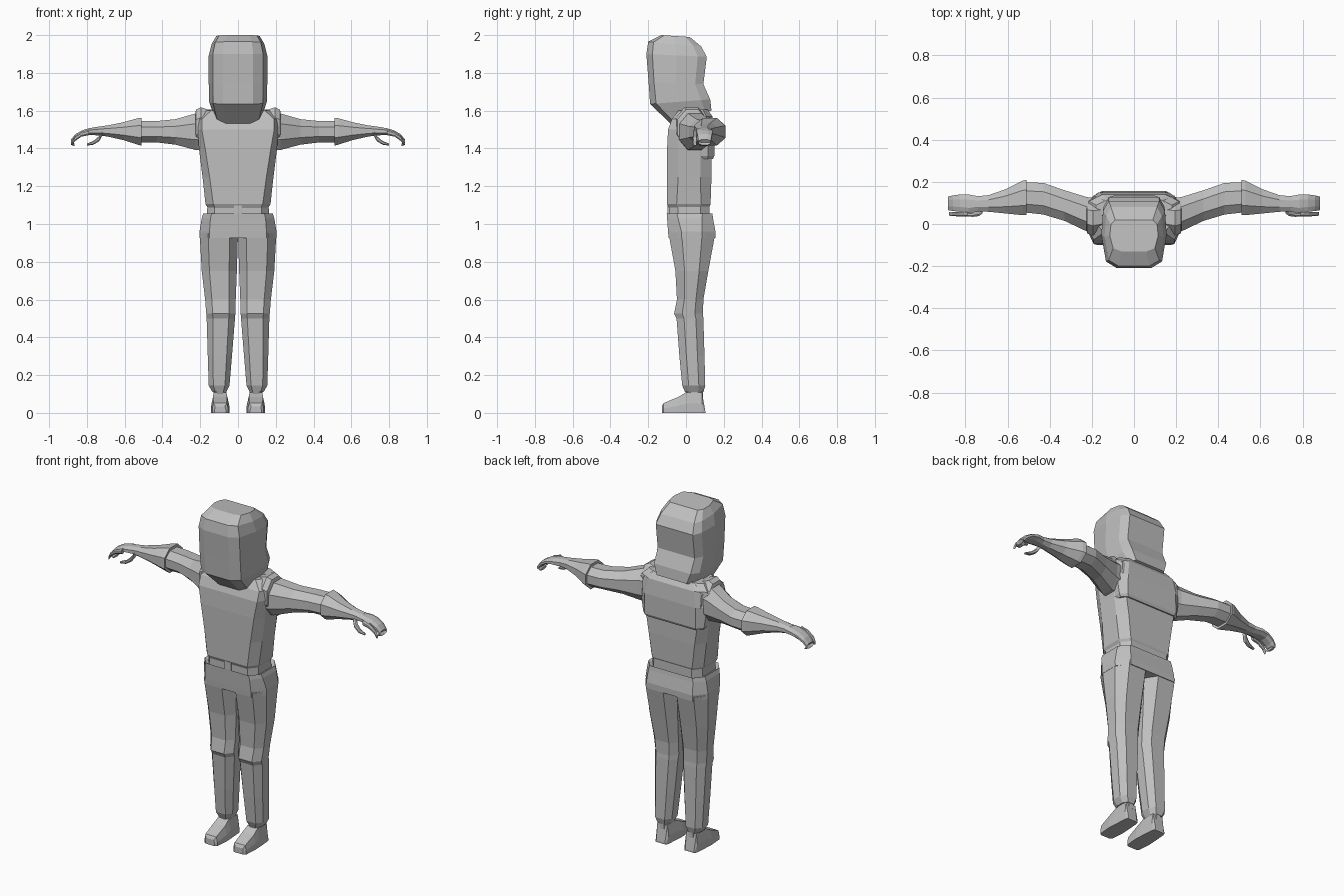
import bpy, bmesh
from mathutils import Vector

grey = bpy.data.materials.new("plain_grey")
grey.diffuse_color = (0.52, 0.52, 0.52, 1)


def loft(name, rings):
    """Skin a list of equal-length point rings, closing both ends."""
    bm = bmesh.new()
    loops = [[bm.verts.new(p) for p in ring] for ring in rings]
    n = len(loops[0])
    for a, b in zip(loops, loops[1:]):
        for i in range(n):
            j = (i + 1) % n
            bm.faces.new((a[i], a[j], b[j], b[i]))
    bm.faces.new(loops[0][::-1])
    bm.faces.new(loops[-1])
    bmesh.ops.recalc_face_normals(bm, faces=bm.faces)
    me = bpy.data.meshes.new(name)
    bm.to_mesh(me)
    bm.free()
    me.materials.append(grey)
    ob = bpy.data.objects.new(name, me)
    bpy.context.collection.objects.link(ob)
    return ob


def octagon(a0, a1, b0, b1, ca=0.28, cb=0.28):
    """Rectangle with cut corners; ca and cb are fractions of each side."""
    u, v = (a1 - a0) * ca, (b1 - b0) * cb
    return [(a0 + u, b0), (a1 - u, b0), (a1, b0 + v), (a1, b1 - v),
            (a1 - u, b1), (a0 + u, b1), (a0, b1 - v), (a0, b0 + v)]


def level(z, x0, x1, y0, y1, ca=0.28, cb=0.28):
    return [(x, y, z) for x, y in octagon(x0, x1, y0, y1, ca, cb)]


def body(name, rows):
    """Rows of z, half width, front y, back y, corner cuts."""
    return loft(name, [level(z, -w, w, y0, y1, ca, cb) for z, w, y0, y1, ca, cb in rows])


def pair(name, rings):
    """Make a left part and its mirrored right twin."""
    loft("left_" + name, rings)
    loft("right_" + name, [[(-p[0], p[1], p[2]) for p in r] for r in rings])


# Head: a rounded block with a sloped chin and curved back
half = [(0.52, 0), (0.86, 0.1), (1, 0.5), (0.95, 0.85), (0.78, 1)]
outline = half + [(-u, v) for u, v in reversed(half)]
head_rows = [  # front z, back z, half width, front y, back y
    (1.53, 1.60, 0.125, -0.08, 0.135), (1.635, 1.66, 0.153, -0.19, 0.128),
    (1.75, 1.74, 0.155, -0.198, 0.092), (1.90, 1.885, 0.155, -0.21, 0.11),
    (1.965, 1.94, 0.14, -0.2, 0.08), (2.0, 1.99, 0.115, -0.13, 0.02)]
loft("head", [[(w * u, y0 + (y1 - y0) * v, zf + (zb - zf) * v) for u, v in outline]
              for zf, zb, w, y0, y1 in head_rows])

# Torso, back yoke and belt
body("torso", [
    (1.085, 0.16, -0.09, 0.12, 0.12, 0.22), (1.105, 0.172, -0.10, 0.13, 0.12, 0.22),
    (1.25, 0.188, -0.10, 0.135, 0.1, 0.25), (1.40, 0.207, -0.10, 0.135, 0.08, 0.25),
    (1.50, 0.213, -0.095, 0.135, 0.05, 0.2), (1.555, 0.213, -0.075, 0.13, 0.05, 0.2),
    (1.60, 0.17, -0.04, 0.115, 0.08, 0.2)])
body("back_yoke", [
    (1.345, 0.19, 0.05, 0.143, 0.08, 0.3), (1.36, 0.2, 0.04, 0.15, 0.08, 0.3),
    (1.48, 0.218, 0.03, 0.15, 0.12, 0.3), (1.57, 0.215, 0.03, 0.14, 0.15, 0.3),
    (1.605, 0.18, 0.03, 0.115, 0.15, 0.3)])
body("belt", [
    (1.03, 0.165, -0.09, 0.125, 0.12, 0.22), (1.10, 0.162, -0.09, 0.125, 0.12, 0.22)])
body("belt_buckle", [
    (1.05, 0.022, -0.098, -0.08, 0.05, 0.05), (1.098, 0.022, -0.098, -0.08, 0.05, 0.05)])

# Hips with a raised trouser rim
body("hips", [
    (0.925, 0.203, -0.092, 0.155, 0.13, 0.28), (0.96, 0.204, -0.095, 0.156, 0.13, 0.28),
    (1.03, 0.192, -0.10, 0.143, 0.12, 0.24), (1.055, 0.184, -0.102, 0.14, 0.12, 0.22),
    (1.045, 0.165, -0.088, 0.125, 0.12, 0.22)])

# Legs with a small fold at each knee
pair("leg", [level(*r, 0.22, 0.28) for r in [
    (0.95, 0.0, 0.203, -0.092, 0.155), (0.75, 0.006, 0.192, -0.056, 0.118),
    (0.60, 0.012, 0.174, -0.048, 0.092), (0.525, 0.014, 0.168, -0.063, 0.09),
    (0.50, 0.016, 0.166, -0.05, 0.092), (0.30, 0.032, 0.16, -0.035, 0.098),
    (0.145, 0.045, 0.155, -0.02, 0.102), (0.11, 0.062, 0.135, -0.005, 0.092)]])

# Ankles and wedge-shaped shoes
pair("ankle", [level(*r) for r in [
    (0.15, 0.062, 0.13, 0.0, 0.09), (0.08, 0.062, 0.128, -0.005, 0.09)]])
shoe_rows = [  # y, half width at sole, half width on top, height
    (-0.128, 0.03, 0.026, 0.035), (-0.118, 0.042, 0.035, 0.052),
    (-0.04, 0.048, 0.037, 0.085), (0.0, 0.046, 0.033, 0.108),
    (0.085, 0.04, 0.033, 0.108), (0.102, 0.034, 0.028, 0.01)]
pair("shoe", [[(0.094 - b, y, 0), (0.094 + b, y, 0), (0.094 + b, y, h * 0.45),
               (0.095 + t, y, h), (0.095 - t, y, h), (0.094 - b, y, h * 0.45)]
              for y, b, t, h in shoe_rows])


def limb(name, rows):
    """Rows of x, front y, back y, bottom z, top z."""
    pair(name, [[(x, y, z) for y, z in octagon(y0, y1, z0, z1)] for x, y0, y1, z0, z1 in rows])


# Shoulder pads, sleeves and flared forearm cuffs
limb("shoulder_pad", [
    (0.14, -0.04, 0.11, 1.46, 1.60), (0.195, -0.055, 0.11, 1.42, 1.618),
    (0.222, -0.045, 0.11, 1.42, 1.605), (0.226, -0.03, 0.1, 1.44, 1.59)])
limb("upper_arm", [
    (0.17, -0.04, 0.12, 1.39, 1.59), (0.225, -0.035, 0.128, 1.392, 1.585),
    (0.33, 0.015, 0.16, 1.42, 1.555), (0.43, 0.045, 0.195, 1.432, 1.545),
    (0.52, 0.055, 0.198, 1.43, 1.545)])
limb("forearm", [
    (0.512, 0.06, 0.19, 1.435, 1.54), (0.51, 0.042, 0.21, 1.415, 1.562),
    (0.53, 0.042, 0.205, 1.42, 1.56), (0.61, 0.05, 0.165, 1.445, 1.538),
    (0.69, 0.058, 0.137, 1.463, 1.522), (0.76, 0.06, 0.13, 1.472, 1.512)])

# Hands: curled finger slab, split index finger and hooked thumb
limb("hand", [
    (0.73, 0.06, 0.13, 1.468, 1.515), (0.785, 0.052, 0.14, 1.472, 1.508),
    (0.825, 0.058, 0.14, 1.467, 1.496), (0.86, 0.062, 0.136, 1.445, 1.476),
    (0.884, 0.066, 0.13, 1.418, 1.448), (0.866, 0.07, 0.126, 1.413, 1.425)])
limb("index_finger", [
    (0.79, 0.036, 0.062, 1.47, 1.5), (0.83, 0.036, 0.058, 1.462, 1.488),
    (0.865, 0.038, 0.057, 1.437, 1.462), (0.878, 0.04, 0.056, 1.415, 1.435)])
limb("thumb", [
    (0.72, 0.05, 0.085, 1.465, 1.49), (0.735, 0.038, 0.068, 1.438, 1.466),
    (0.765, 0.034, 0.058, 1.42, 1.44), (0.8, 0.036, 0.052, 1.415, 1.426)])
